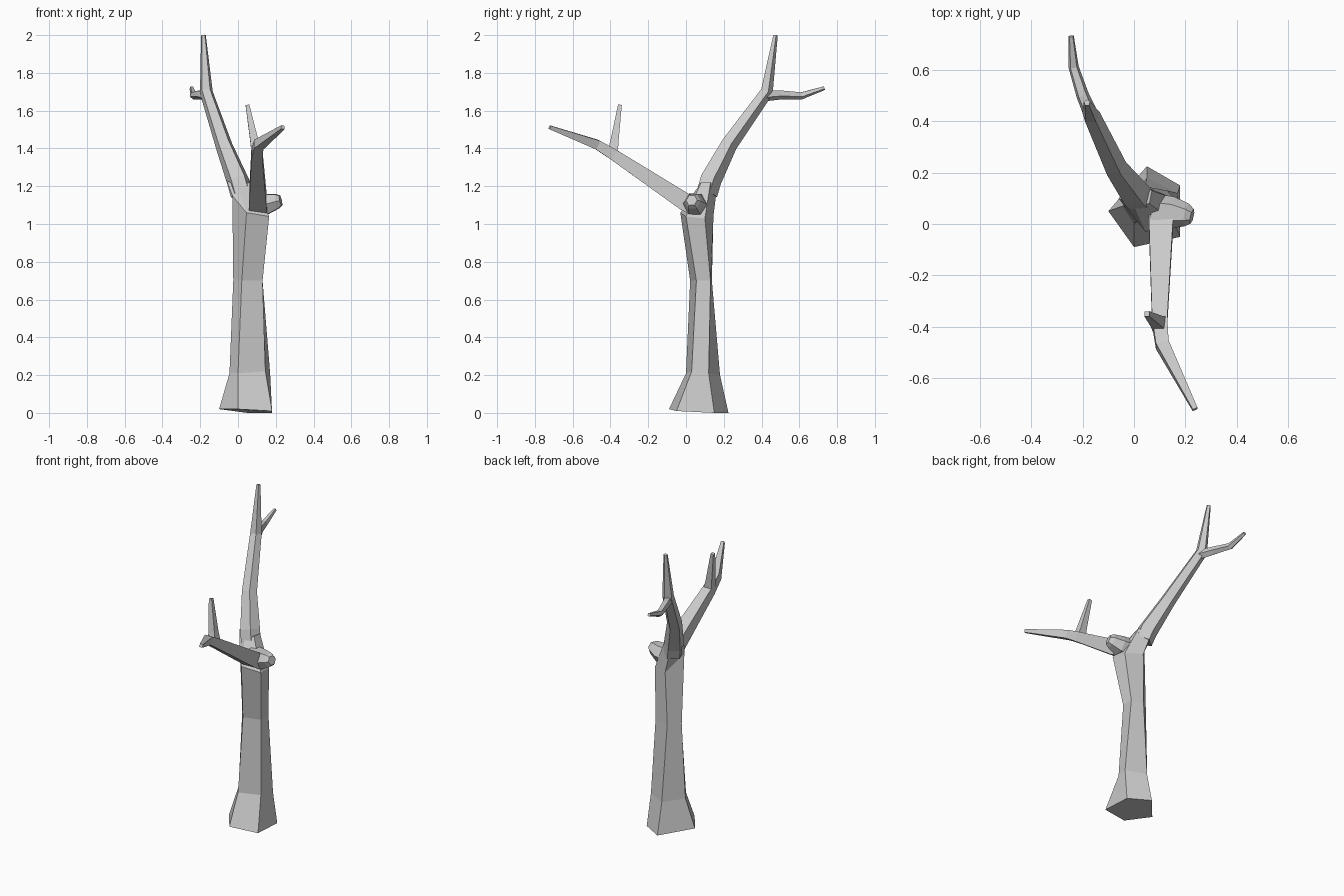
import bpy, math
from mathutils import Vector

if "Cube" in bpy.data.objects:
    bpy.data.objects.remove(bpy.data.objects["Cube"])


def loft(name, rings):
    """Skin a list of equal-length vertex rings, with capped ends."""
    n = len(rings[0])
    verts = [tuple(v) for ring in rings for v in ring]
    faces = [tuple(range(n))[::-1],
             tuple(range(len(verts) - n, len(verts)))]
    for k in range(len(rings) - 1):
        for i in range(n):
            j = (i + 1) % n
            faces.append((k * n + i, k * n + j, (k + 1) * n + j, (k + 1) * n + i))
    mesh = bpy.data.meshes.new(name)
    mesh.from_pydata(verts, [], faces)
    obj = bpy.data.objects.new(name, mesh)
    bpy.context.collection.objects.link(obj)
    return obj


def limb(name, path, sides=5, turn=0.0):
    """Tapered faceted limb along (x, y, z, radius) points."""
    pts = [Vector(p[:3]) for p in path]
    side = None
    rings = []
    for i, p in enumerate(path):
        d = Vector()
        if i > 0:
            d += (pts[i] - pts[i - 1]).normalized()
        if i < len(pts) - 1:
            d += (pts[i + 1] - pts[i]).normalized()
        d.normalize()
        ref = side if side else Vector((1, 0, 0)) if abs(d.x) < 0.8 else Vector((0, 1, 0))
        side = (ref - d * ref.dot(d)).normalized()
        up = d.cross(side)
        ring = []
        for k in range(sides):
            a = turn + math.tau * k / sides
            ring.append(pts[i] + (side * math.cos(a) + up * math.sin(a)) * p[3])
        rings.append(ring)
    return loft(name, rings)


# Irregular five-sided trunk: flared foot, waist, shoulder and start of the main limb
loft("trunk", [
    [(-.10, .05, .02), (.0, -.09, .02), (.18, -.05, .01), (.18, .15, .0), (.05, .225, .0)],
    [(-.045, .07, .21), (.0, .0, .21), (.145, .03, .22), (.17, .12, .21), (.05, .18, .20)],
    [(-.025, .08, .70), (.02, .022, .70), (.13, .055, .70), (.13, .13, .70), (.04, .137, .70)],
    [(-.03, .06, 1.15), (.045, -.03, 1.06), (.165, .0, 1.04), (.155, .10, 1.03), (.05, .145, 1.04)],
    [(-.06, .10, 1.23), (.0, .07, 1.20), (.06, .08, 1.22), (.07, .13, 1.22), (.0, .165, 1.20)],
])

# Rear limb and its twig
limb("rear_branch", [(.02, .105, 1.16, .062), (.0, .125, 1.23, .062),
                     (-.075, .225, 1.42, .047), (-.168, .425, 1.70, .036),
                     (-.183, .473, 2.0, .013)], turn=.3)
limb("rear_twig", [(-.165, .42, 1.68, .03), (-.20, .50, 1.685, .026),
                   (-.235, .61, 1.68, .021), (-.245, .732, 1.72, .011)], turn=.3)

# Front limb and its upright twig
limb("front_branch", [(.105, .03, 1.10, .068), (.105, -.01, 1.12, .066),
                      (.10, -.38, 1.365, .042), (.11, -.47, 1.42, .036),
                      (.238, -.722, 1.512, .014)], sides=4, turn=math.pi / 4)
limb("front_twig", [(.10, -.39, 1.37, .04), (.088, -.38, 1.43, .031),
                    (.05, -.35, 1.63, .014)], sides=4, turn=math.pi / 4)

# Short broken stub on the right
limb("branch_stub", [(.07, .05, 1.10, .07), (.15, .045, 1.105, .062),
                     (.205, .035, 1.12, .045), (.226, .03, 1.125, .03)], sides=6)
